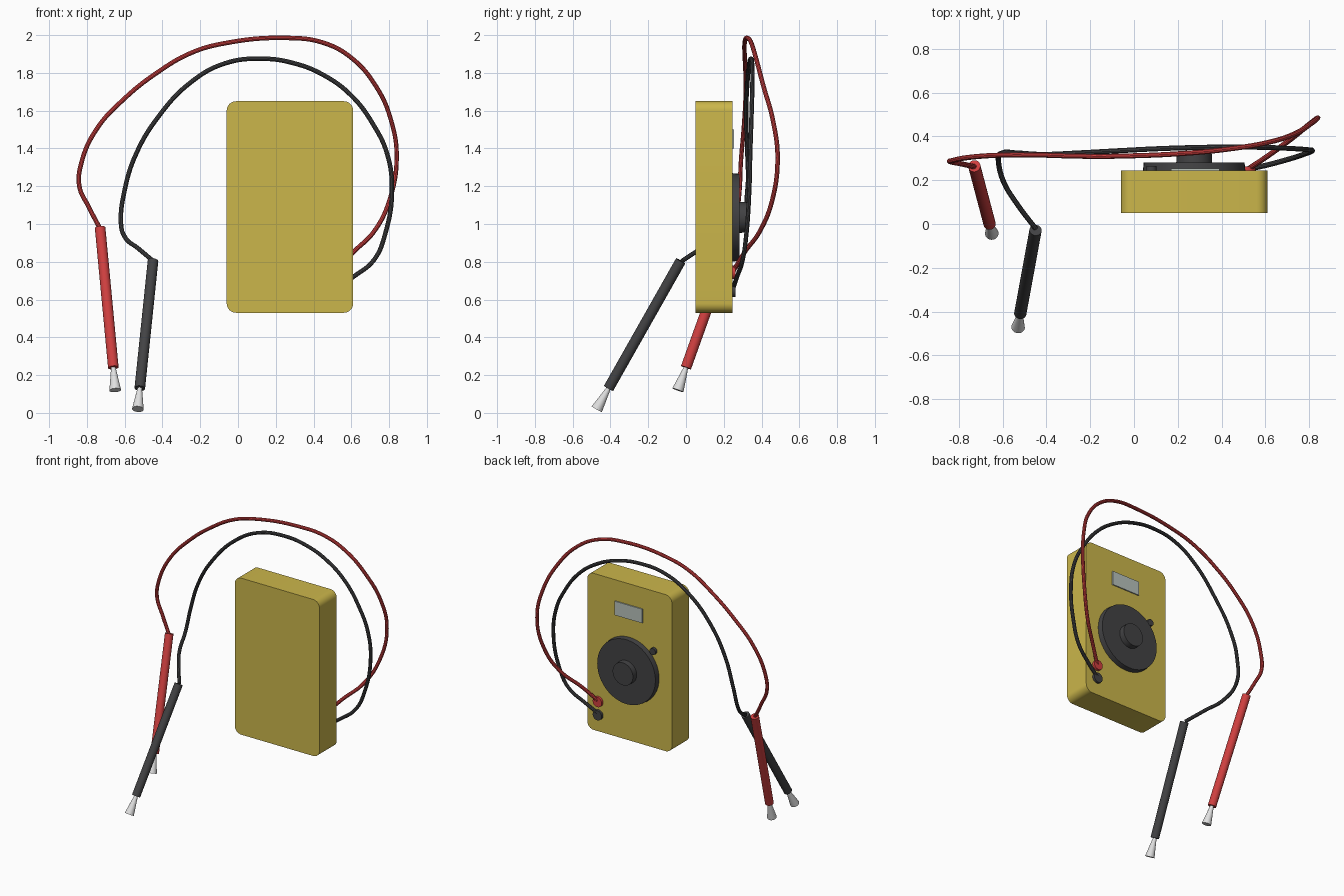
import bpy
import bmesh
from mathutils import Vector

cube = bpy.data.objects.get("Cube")
if cube:
    bpy.data.objects.remove(cube, do_unlink=True)


def material(name, rgb):
    mat = bpy.data.materials.new(name)
    mat.use_nodes = True
    colour = (*rgb, 1.0)
    mat.diffuse_color = colour
    mat.node_tree.nodes["Principled BSDF"].inputs["Base Color"].default_value = colour
    return mat


YELLOW = material("mustard yellow", (0.60, 0.47, 0.07))
RED = material("red", (0.62, 0.05, 0.05))
BLACK = material("charcoal", (0.055, 0.055, 0.058))
SCREEN = material("pale grey green", (0.48, 0.54, 0.50))
METAL = material("light metal", (0.75, 0.75, 0.75))


def finish(obj, name, mat):
    """Name, colour and smooth the active object."""
    obj.name = name
    obj.data.name = name
    obj.data.materials.clear()
    obj.data.materials.append(mat)
    bpy.ops.object.shade_smooth_by_angle()
    return obj


def rod(name, start, end, r_start, r_end, mat, sides=32):
    """Cylinder or cone frustum running between two points."""
    start, end = Vector(start), Vector(end)
    axis = end - start
    bpy.ops.mesh.primitive_cone_add(
        vertices=sides, radius1=r_start, radius2=r_end, depth=axis.length,
        location=(start + end) / 2,
        rotation=axis.to_track_quat('Z', 'Y').to_euler())
    return finish(bpy.context.object, name, mat)


def box(name, low, high, mat, corner=0.0):
    """Box between two corners, optionally rounding the edges along y."""
    low, high = Vector(low), Vector(high)
    bm = bmesh.new()
    bmesh.ops.create_cube(bm, size=1)
    bmesh.ops.scale(bm, vec=high - low, verts=bm.verts)
    if corner:
        edges = [e for e in bm.edges
                 if abs((e.verts[0].co - e.verts[1].co).normalized().y) > 0.9]
        bmesh.ops.bevel(bm, geom=edges, offset=corner, segments=8,
                        profile=0.5, affect='EDGES')
    mesh = bpy.data.meshes.new(name)
    bm.to_mesh(mesh)
    bm.free()
    obj = bpy.data.objects.new(name, mesh)
    obj.location = (low + high) / 2
    bpy.context.collection.objects.link(obj)
    bpy.ops.object.select_all(action='DESELECT')
    bpy.context.view_layer.objects.active = obj
    obj.select_set(True)
    return finish(obj, name, mat)


def wire(name, points, mat):
    """Round cable flowing smoothly through the points."""
    curve = bpy.data.curves.new(name, 'CURVE')
    curve.dimensions = '3D'
    curve.bevel_depth = 0.012
    curve.bevel_resolution = 3
    curve.resolution_u = 8
    curve.use_fill_caps = True
    spline = curve.splines.new('BEZIER')
    spline.bezier_points.add(len(points) - 1)
    for knot, co in zip(spline.bezier_points, points):
        knot.co = co
        knot.handle_left_type = knot.handle_right_type = 'AUTO'
    obj = bpy.data.objects.new(name, curve)
    bpy.context.collection.objects.link(obj)
    bpy.ops.object.select_all(action='DESELECT')
    bpy.context.view_layer.objects.active = obj
    obj.select_set(True)
    bpy.ops.object.convert(target='MESH')
    return finish(bpy.context.object, name, mat)


def back_disc(name, x, z, y_from, y_to, radius, mat):
    """Disc standing out of the back of the case."""
    return rod(name, (x, y_from, z), (x, y_to, z), radius, radius * 0.98, mat, 48)


# Case and display
BACK = 0.245
box("case", (-0.06, 0.05, 0.53), (0.61, BACK, 1.65), YELLOW, corner=0.05)
box("display", (0.17, BACK - 0.01, 1.40), (0.39, BACK + 0.008, 1.50), SCREEN)

# Selector dial, knob and small button
back_disc("dial", 0.275, 1.035, BACK - 0.01, 0.282, 0.235, BLACK)
back_disc("knob", 0.275, 1.035, 0.28, 0.322, 0.082, BLACK)
back_disc("button", 0.08, 1.225, BACK - 0.01, 0.265, 0.024, BLACK)

# Sockets
back_disc("red_socket", 0.52, 0.745, BACK - 0.01, 0.262, 0.036, RED)
back_disc("black_socket", 0.52, 0.65, BACK - 0.01, 0.262, 0.036, BLACK)

# Cables from the sockets round to the probes
wire("red_cable", [
    (0.52, 0.25, 0.75), (0.61, 0.31, 0.85), (0.72, 0.39, 0.96),
    (0.80, 0.455, 1.12), (0.84, 0.485, 1.35), (0.81, 0.46, 1.55),
    (0.73, 0.41, 1.73), (0.60, 0.37, 1.88), (0.45, 0.345, 1.96),
    (0.26, 0.325, 1.985), (-0.08, 0.31, 1.955), (-0.25, 0.31, 1.905),
    (-0.43, 0.315, 1.80), (-0.60, 0.315, 1.665), (-0.75, 0.305, 1.50),
    (-0.83, 0.29, 1.32), (-0.84, 0.285, 1.20), (-0.79, 0.275, 1.09),
    (-0.73, 0.262, 0.975)], RED)
wire("black_cable", [
    (0.52, 0.25, 0.66), (0.61, 0.27, 0.72), (0.72, 0.30, 0.81),
    (0.78, 0.32, 0.95), (0.815, 0.335, 1.18), (0.79, 0.34, 1.37),
    (0.72, 0.345, 1.52), (0.60, 0.35, 1.68), (0.45, 0.352, 1.79),
    (0.30, 0.35, 1.85), (0.13, 0.345, 1.875), (-0.07, 0.335, 1.85),
    (-0.25, 0.325, 1.75), (-0.42, 0.318, 1.57), (-0.54, 0.325, 1.37),
    (-0.60, 0.325, 1.18), (-0.62, 0.29, 1.01), (-0.595, 0.19, 0.925),
    (-0.53, 0.085, 0.872), (-0.45, -0.02, 0.805)], BLACK)

# Probes: handle plus flared metal tip
for label, top, bottom, tip, mat in (
        ("red", (-0.73, 0.265, 0.98), (-0.66, 0.0, 0.24), (-0.65, -0.043, 0.12), RED),
        ("black", (-0.45, -0.028, 0.805), (-0.52, -0.41, 0.13), (-0.53, -0.472, 0.02), BLACK)):
    rod(label + "_probe_handle", top, bottom, 0.028, 0.028, mat)
    rod(label + "_probe_tip", bottom, tip, 0.012, 0.031, METAL)
